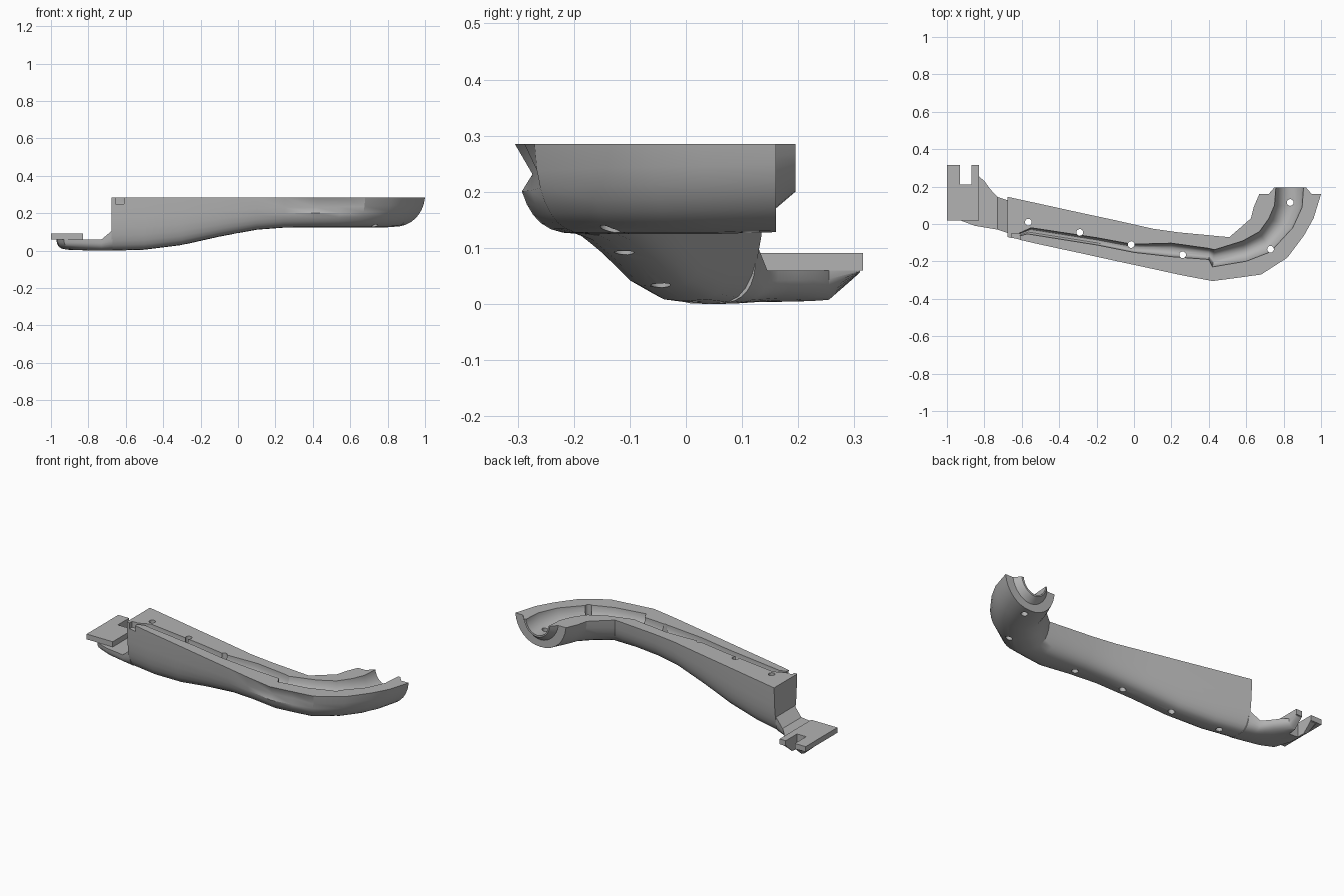
import bpy, bmesh, math
from mathutils import Vector

cube = bpy.data.objects.get("Cube")
if cube:
    bpy.data.objects.remove(cube, do_unlink=True)

grey = bpy.data.materials.new("plain grey")
grey.use_nodes = True
grey.diffuse_color = (0.45, 0.45, 0.45, 1)
grey.node_tree.nodes["Principled BSDF"].inputs["Base Color"].default_value = grey.diffuse_color


def finish(name, bm, cutter=False):
    bmesh.ops.recalc_face_normals(bm, faces=bm.faces)
    mesh = bpy.data.meshes.new(name)
    bm.to_mesh(mesh)
    bm.free()
    obj = bpy.data.objects.new(name, mesh)
    bpy.context.collection.objects.link(obj)
    mesh.materials.append(grey)
    obj.hide_render = cutter
    return obj


def loft(name, stations, steps=16, taper=0.0, cutter=False):
    """Skin trough-shaped sections: front xy, back xy, top z, bottom z, squareness, dent."""
    bm = bmesh.new()
    rings = []
    for front, back, top, bottom, power, *dent in stations:
        f, b = Vector(front), Vector(back)
        mid, half = (f + b) / 2, (b - f) / 2
        ring = []
        for i in range(steps + 1):
            c, s = math.cos(math.pi * i / steps), math.sin(math.pi * i / steps)
            v = max(s, 0) ** (2 / power)
            u = -math.copysign(abs(c) ** (2 / power), c) * (1 - taper * v)
            if dent and i == 1:
                u *= dent[0]
            p = mid + half * u
            ring.append(bm.verts.new((p.x, p.y, top + (bottom - top) * v)))
        rings.append(ring)
    for r, q in zip(rings, rings[1:]):
        for i in range(steps + 1):
            j = (i + 1) % (steps + 1)
            bm.faces.new((r[i], r[j], q[j], q[i]))
    bm.faces.new(rings[0])
    bm.faces.new(rings[-1][::-1])
    return finish(name, bm, cutter)


def box(name, lo, hi, cutter=False):
    bm = bmesh.new()
    bmesh.ops.create_cube(bm, size=1)
    for v in bm.verts:
        v.co = [l + (h - l) * (c + 0.5) for l, h, c in zip(lo, hi, v.co)]
    return finish(name, bm, cutter)


def cut(obj, cutters):
    for c in cutters:
        mod = obj.modifiers.new(c.name, "BOOLEAN")
        mod.operation, mod.solver, mod.object = "DIFFERENCE", "EXACT", c
    bpy.context.view_layer.update()
    graph = bpy.context.evaluated_depsgraph_get()
    mesh = bpy.data.meshes.new_from_object(obj.evaluated_get(graph))
    obj.modifiers.clear()
    obj.data = mesh


# Long beam sweeping into the half-pipe end with its conical lip
T = 0.285
beam = loft("beam", [
    ((-.675, -.07), (-.675, .145), T, 0, 3.5),
    ((-.5, -.11), (-.5, .107), T, .005, 3.4),
    ((-.3, -.153), (-.3, .063), T, .03, 3.3),
    ((-.1, -.197), (-.1, .02), T, .075, 3.2),
    ((.1, -.24), (.1, -.025), T, .112, 3.1),
    ((.25, -.273), (.24, -.045), T, .123, 3),
    ((.42, -.305), (.4, -.06), T, .125, 3, .78),
    ((.55, -.288), (.46, -.066), T, .125, 2.9, .8),
    ((.68, -.27), (.51, -.07), T, .125, 2.7),
    ((.82, -.18), (.58, -.01), T, .125, 2.5),
    ((.91, -.06), (.625, .03), T, .125, 2.4),
    ((.96, .03), (.64, .09), T, .125, 2.3),
    ((1, .16), (.67, .16), T, .128, 2.2),
    ((.95, .16), (.72, .16), T, .17, 2),
    ((.92, .195), (.75, .195), T, .2, 2),
], taper=0.1)

# Groove along the top, widening into the half-pipe
G = 0.295
groove = loft("groove_cutter", [
    ((-.64, -.072), (-.62, -.052), G, .25, 3),
    ((-.57, -.053), (-.55, -.02), G, .245, 3),
    ((-.2, -.112), (-.2, -.073), G, .24, 3),
    ((0, -.152), (-.01, -.108), G, .235, 3),
    ((.2, -.175), (.2, -.102), G, .23, 2.6),
    ((.4, -.19), (.4, -.13), G, .225, 2.4),
    ((.42, -.23), (.43, -.137), G, .22, 2.2),
    ((.6, -.2), (.58, -.09), G, .215, 2),
    ((.73, -.15), (.67, -.04), G, .21, 2),
    ((.85, -.02), (.72, .03), G, .21, 2),
    ((.9, .09), (.75, .1), G, .21, 2),
    ((.91, .23), (.76, .23), G, .21, 2),
], steps=12, cutter=True)
exit_notch = box("exit_notch_cutter", (-.655, -.13, .25), (-.61, -.05, .32), True)

# Vertical screw holes
holes = []
for x, y in [(-.565, .01), (-.29, -.045), (-.015, -.11), (.26, -.165), (.73, -.135), (.835, .115)]:
    bm = bmesh.new()
    bmesh.ops.create_cone(bm, cap_ends=True, segments=16, radius1=.018, radius2=.018, depth=1)
    bmesh.ops.translate(bm, verts=bm.verts, vec=(x, y, .2))
    holes.append(finish("hole_cutter", bm, True))
cut(beam, [groove, exit_notch] + holes)

# Low tail that bends backwards beneath the mounting plate
tail = loft("tail", [
    ((-.97, .31), (-.83, .31), .06, .056, 2.6),
    ((-.97, .255), (-.83, .255), .06, .005, 2.6),
    ((-.965, .12), (-.8, .23), .06, .004, 2.6),
    ((-.93, .02), (-.775, .195), .06, .003, 2.7),
    ((-.85, -.01), (-.75, .165), .06, .001, 2.8),
    ((-.73, -.03), (-.73, .145), .06, 0, 3),
    ((-.67, -.05), (-.67, .125), .11, 0, 3.2),
])
plate = box("mounting_plate", (-1, .02, .06), (-.83, .315, .091))
slot = box("slot_cutter", (-.93, .21, -.1), (-.87, .4, .2), True)
cut(tail, [slot])
cut(plate, [slot])

# Remove the helpers and smooth the curved skins
for helper in [groove, exit_notch, slot] + holes:
    bpy.data.objects.remove(helper, do_unlink=True)
for obj in (beam, tail, plate):
    bpy.ops.object.select_all(action="DESELECT")
    obj.select_set(True)
    bpy.context.view_layer.objects.active = obj
    bpy.ops.object.shade_smooth_by_angle(angle=math.radians(30))
